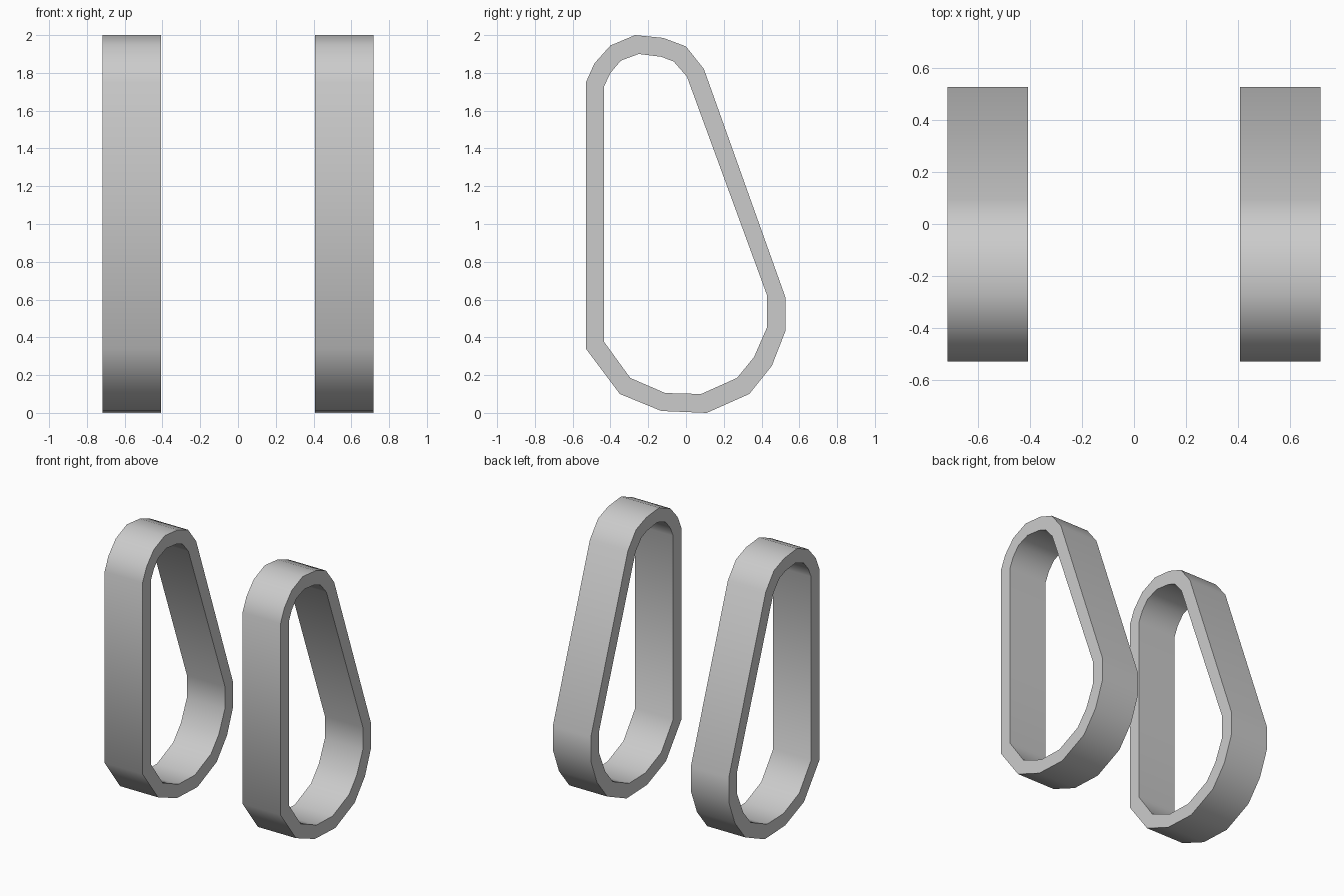
import bpy, bmesh, math

if "Cube" in bpy.data.objects:
    bpy.data.objects.remove(bpy.data.objects["Cube"])

# Side profiles (y, z) of the track loop, outer and inner, matched point by point
OUTER = [(-.53, 1.75), (-.485, 1.85), (-.40, 1.945), (-.27, 2.0), (-.12, 1.985),
         (0, 1.94), (.095, 1.82), (.527, .61), (.527, .435), (.455, .25),
         (.335, .10), (.11, 0), (-.13, .01), (-.35, .10), (-.53, .34)]
INNER = [(-.433, 1.73), (-.40, 1.80), (-.345, 1.865), (-.25, 1.90), (-.13, 1.885),
         (-.065, 1.86), (.005, 1.78), (.43, .62), (.43, .455), (.36, .295),
         (.27, .185), (.08, .10), (-.11, .105), (-.295, .185), (-.433, .375)]
X0, X1 = 0.408, 0.718


def track(name, side):
    third = (X1 - X0) / 3
    # Cross-section rings: outer band, then the inner band in three strips
    rings = [(OUTER, X0), (OUTER, X1), (INNER, X1), (INNER, X1 - third),
             (INNER, X0 + third), (INNER, X0)]
    bm = bmesh.new()
    loops = [[bm.verts.new((side * x, y, z)) for y, z in prof] for prof, x in rings]
    n = len(OUTER)
    for a, b in zip(loops, loops[1:] + loops[:1]):
        for i in range(n):
            j = (i + 1) % n
            bm.faces.new((a[i], a[j], b[j], b[i]))
    # Crisp lines between the inner strips
    for ring in loops[3:5]:
        for i in range(n):
            bm.edges.get((ring[i], ring[(i + 1) % n])).smooth = False
    bmesh.ops.recalc_face_normals(bm, faces=bm.faces)
    mesh = bpy.data.meshes.new(name)
    bm.to_mesh(mesh)
    bm.free()
    ob = bpy.data.objects.new(name, mesh)
    bpy.context.collection.objects.link(ob)
    bpy.ops.object.select_all(action='DESELECT')
    ob.select_set(True)
    bpy.context.view_layer.objects.active = ob
    bpy.ops.object.shade_smooth_by_angle(angle=math.radians(50))


# Pair of tracks
track("right_track", 1)
track("left_track", -1)
